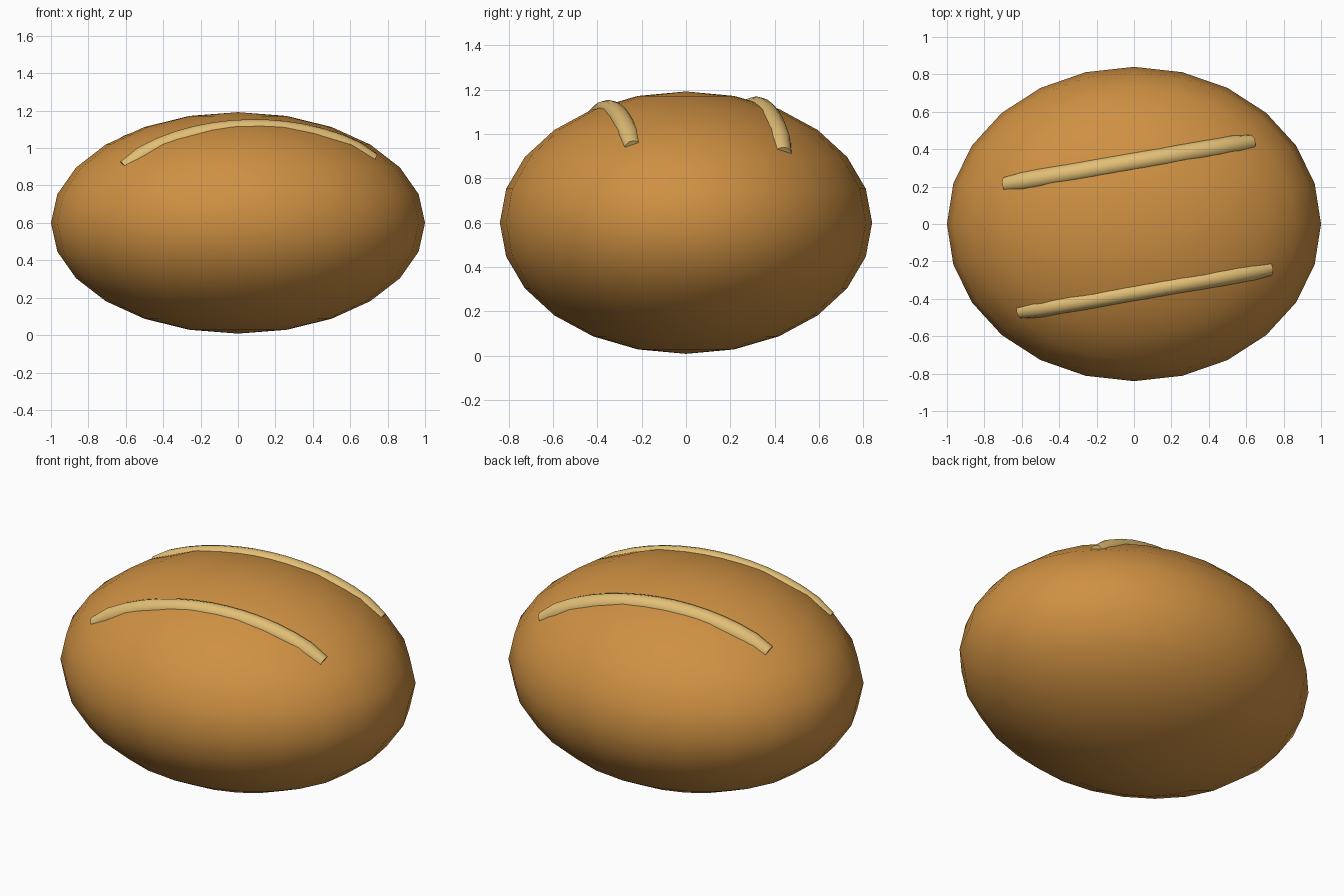
import bpy, math
from mathutils import Vector

if "Cube" in bpy.data.objects:
    bpy.data.objects.remove(bpy.data.objects["Cube"])

A, B, C, ZC = 1.0, 0.84, 0.592, 0.6   # loaf half sizes and centre height


def material(name, rgb):
    m = bpy.data.materials.new(name)
    m.diffuse_color = (*rgb, 1)
    m.use_nodes = True
    m.node_tree.nodes["Principled BSDF"].inputs["Base Color"].default_value = m.diffuse_color
    return m


crust_mat = material("golden crust", (0.62, 0.28, 0.055))
score_mat = material("pale score", (0.76, 0.52, 0.18))

# loaf body
bpy.ops.mesh.primitive_uv_sphere_add(segments=24, ring_count=12, radius=1, location=(0, 0, ZC))
loaf = bpy.context.object
loaf.name = "loaf"
loaf.scale = (A, B, C)
bpy.ops.object.transform_apply(location=False, rotation=False, scale=True)
bpy.ops.object.shade_smooth()
loaf.data.materials.append(crust_mat)


def score(name, start, end, radius, depth, steps=14):
    """Tube that follows the loaf's top, sunk along the surface normal."""
    curve = bpy.data.curves.new(name, 'CURVE')
    curve.dimensions = '3D'
    curve.bevel_depth = radius
    curve.bevel_resolution = 4
    curve.use_fill_caps = True
    line = curve.splines.new('POLY')
    line.points.add(steps)
    for i, p in enumerate(line.points):
        t = i / steps
        x = start[0] + (end[0] - start[0]) * t
        y = start[1] + (end[1] - start[1]) * t
        z = C * math.sqrt(1 - (x / A) ** 2 - (y / B) ** 2)
        n = Vector((x / A ** 2, y / B ** 2, z / C ** 2)).normalized()
        pos = Vector((x, y, z + ZC)) - n * depth
        p.co = (*pos, 1)
        p.radius = 0.8 if i in (0, steps) else 1   # tapered ends
    line.use_smooth = True
    obj = bpy.data.objects.new(name, curve)
    bpy.context.collection.objects.link(obj)
    bpy.ops.object.select_all(action='DESELECT')
    obj.select_set(True)
    bpy.context.view_layer.objects.active = obj
    bpy.ops.object.convert(target='MESH')
    obj = bpy.context.object
    obj.name = name
    bpy.ops.object.shade_smooth_by_angle(angle=math.radians(50))
    obj.data.materials.clear()
    obj.data.materials.append(score_mat)


# two slanted score marks
score("back_score", (-0.70, 0.217), (0.64, 0.45), 0.052, 0.028)
score("front_score", (-0.62, -0.483), (0.74, -0.247), 0.048, 0.028)
